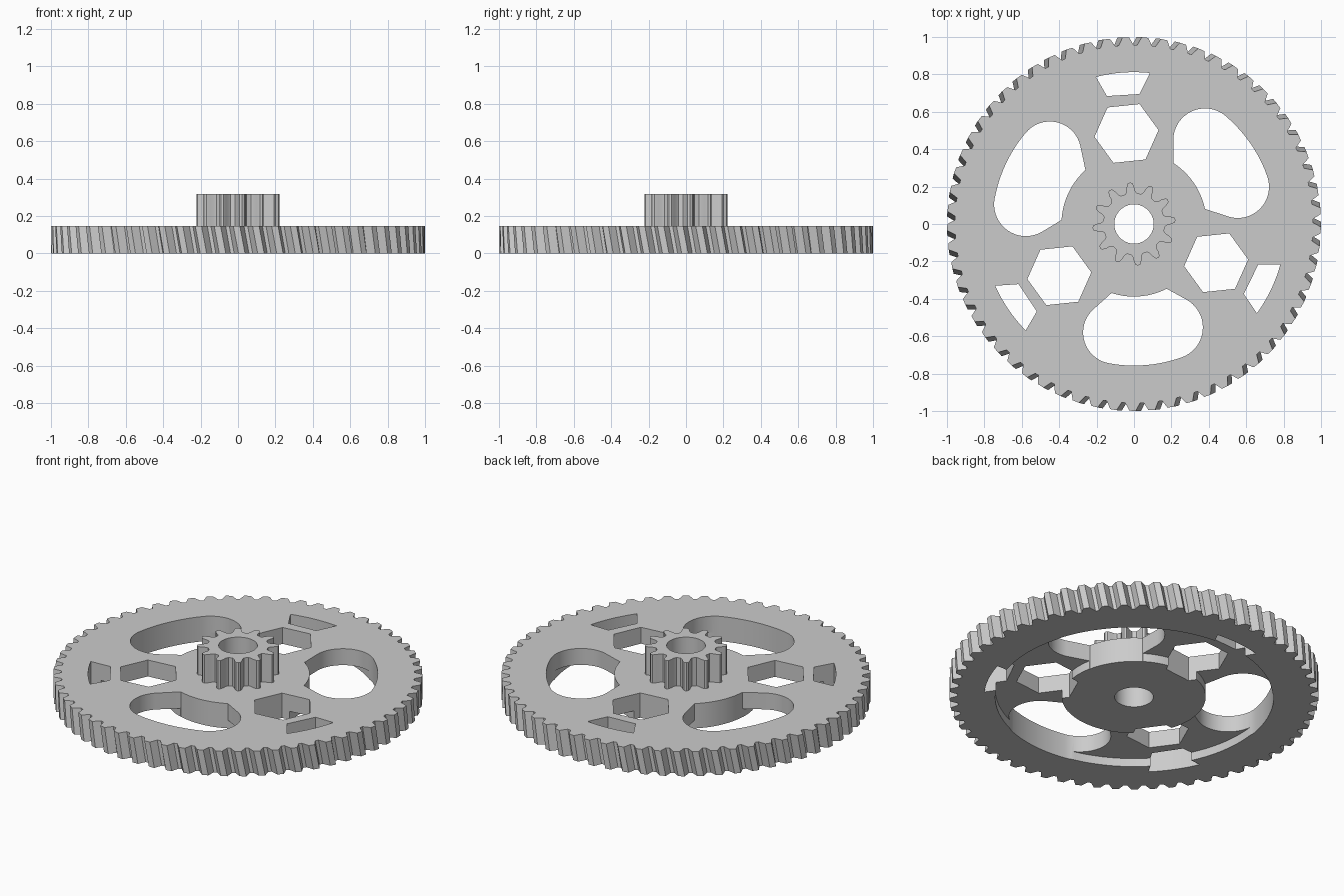
import bpy, bmesh
from math import radians, sin, cos, pi

if "Cube" in bpy.data.objects:
    bpy.data.objects.remove(bpy.data.objects["Cube"])

grey = bpy.data.materials.new("plain grey")
grey.use_nodes = True
grey.diffuse_color = (0.6, 0.6, 0.6, 1)
grey.node_tree.nodes["Principled BSDF"].inputs["Base Color"].default_value = (0.6, 0.6, 0.6, 1)


def arc(cx, cy, r, a0, a1, n):
    """Points along an arc, angles in degrees."""
    angles = [radians(a0 + (a1 - a0) * i / n) for i in range(n + 1)]
    return [(cx + r * cos(a), cy + r * sin(a)) for a in angles]


def turn(points, a):
    return [(x * cos(a) - y * sin(a), x * sin(a) + y * cos(a)) for x, y in points]


def gear_outline(teeth, tooth, phase):
    """Repeat one tooth, given as (fraction of pitch, radius), round a circle."""
    pitch = 2 * pi / teeth
    return [(r * cos(phase + (i + f) * pitch), r * sin(phase + (i + f) * pitch))
            for i in range(teeth) for f, r in tooth]


def prism(name, outline, z0, z1, twist=0.0, steps=1):
    """Extrude an outline upward, turning the lower end by twist."""
    bm = bmesh.new()
    rings = []
    for k in range(steps + 1):
        t = k / steps
        rings.append([bm.verts.new((x, y, z0 + (z1 - z0) * t))
                      for x, y in turn(outline, twist * (1 - t))])
    n = len(outline)
    for low, high in zip(rings, rings[1:]):
        for i in range(n):
            j = (i + 1) % n
            bm.faces.new((low[i], low[j], high[j], high[i]))
    bm.faces.new(rings[0][::-1])
    bm.faces.new(rings[-1])
    bmesh.ops.recalc_face_normals(bm, faces=bm.faces)
    mesh = bpy.data.meshes.new(name)
    bm.to_mesh(mesh)
    bm.free()
    mesh.materials.append(grey)
    obj = bpy.data.objects.new(name, mesh)
    bpy.context.collection.objects.link(obj)
    return obj


def cut(target, cutter):
    """Subtract the cutter, bake the result and discard the cutter."""
    cutter.hide_render = True
    mod = target.modifiers.new("cut", 'BOOLEAN')
    mod.operation, mod.solver, mod.object = 'DIFFERENCE', 'EXACT', cutter
    bpy.context.view_layer.update()
    graph = bpy.context.evaluated_depsgraph_get()
    mesh = bpy.data.meshes.new_from_object(target.evaluated_get(graph))
    target.modifiers.clear()
    target.data = mesh
    bpy.data.objects.remove(cutter)


def circle(r, n=64):
    return arc(0, 0, r, 0, 360, n)[:-1]


THICK, TOP, RECESS = 0.148, 0.317, 0.05

# Large wheel with slanted teeth
big_tooth = [(-0.40, 0.957), (-0.17, 0.998), (0.17, 1.0), (0.40, 0.957)]
wheel = prism("large_gear", gear_outline(61, big_tooth, radians(92.5)), 0, THICK, 0.028, 2)

# Ring-shaped recess underneath, leaving a hub and a rim
recess = prism("recess_cutter", circle(0.752, 96), -0.1, RECESS)
cut(recess, prism("hub_core", circle(0.39, 96), -0.2, 0.2))
cut(wheel, recess)

# Openings repeated three times: kidney window, hexagon and outer slot
kidney = (arc(0.198, -0.553, 0.17, 61, -70.3, 20)
          + arc(0, 0, 0.757, -70.3, -100.3, 10)[1:-1]
          + arc(-0.105, -0.58, 0.167, -100.3, -226, 20)
          + arc(0, 0, 0.388, -108, -63.2, 14))
hexagon = arc(-0.04, 0.484, 0.172, 6, 366, 6)[:-1]
slot = [(-0.145, 0.684), (0.03, 0.695)] + arc(0, 0, 0.812, 84, 104.5, 8)
for i in range(3):
    for shape in (kidney, hexagon, slot):
        cut(wheel, prism("window_cutter", turn(shape, i * 2 * pi / 3), -0.3, 0.5))
cut(wheel, prism("bore_cutter", circle(0.105), -0.3, 0.5))

# Small straight-toothed pinion on top
small_tooth = [(-0.36, 0.165), (-0.25, 0.178), (-0.19, 0.2), (-0.11, 0.218), (0, 0.223),
               (0.11, 0.218), (0.19, 0.2), (0.25, 0.178), (0.36, 0.165)]
pinion = prism("small_gear", gear_outline(12, small_tooth, radians(95.6)), THICK - 0.01, TOP)
cut(pinion, prism("bore_cutter", circle(0.105), -0.3, 0.5))

# Smooth the round walls, keep tooth edges crisp
bpy.ops.object.select_all(action='DESELECT')
for obj in (wheel, pinion):
    obj.select_set(True)
    bpy.context.view_layer.objects.active = obj
bpy.ops.object.shade_smooth_by_angle(angle=radians(20))
